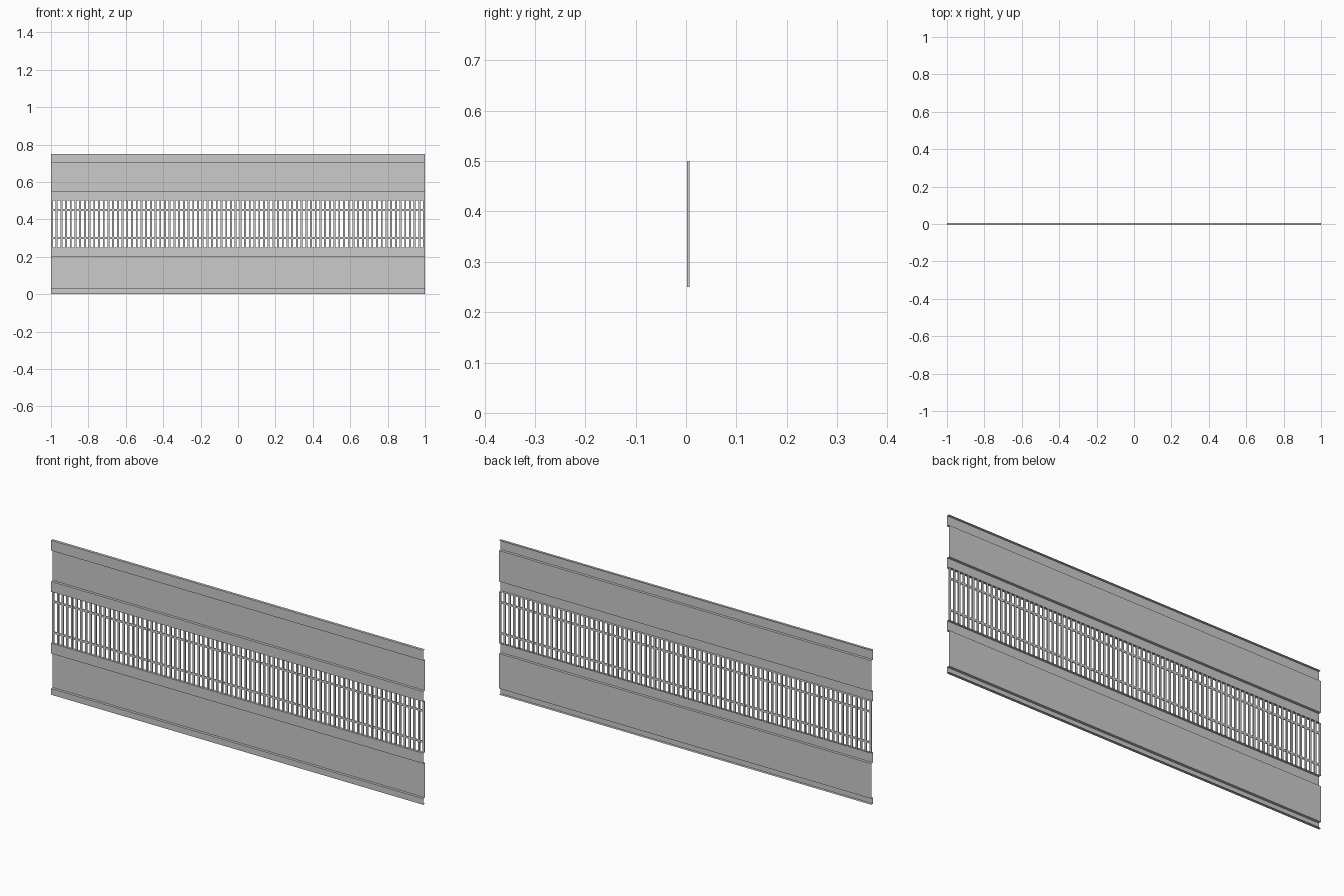
import bpy, bmesh

if "Cube" in bpy.data.objects:
    bpy.data.objects.remove(bpy.data.objects["Cube"])

FRONT, BACK = -0.0065, 0.0065   # sheet depth limits


def sheet(name, profile):
    """Open folded sheet: (y, z) profile extruded along x."""
    bm = bmesh.new()
    rows = [[bm.verts.new((x, y, z)) for x in (-1, 1)] for y, z in profile]
    for a, b in zip(rows, rows[1:]):
        bm.faces.new((a[0], a[1], b[1], b[0]))
    return finish(name, bm)


def add_box(bm, x0, x1, y0, y1, z0, z1):
    geom = bmesh.ops.create_cube(bm, size=1)["verts"]
    for v in geom:
        v.co.x = x0 if v.co.x < 0 else x1
        v.co.y = y0 if v.co.y < 0 else y1
        v.co.z = z0 if v.co.z < 0 else z1


def finish(name, bm):
    mesh = bpy.data.meshes.new(name)
    bm.to_mesh(mesh)
    bm.free()
    obj = bpy.data.objects.new(name, mesh)
    bpy.context.collection.objects.link(obj)
    return obj


def channel(name, z0, z1, low_band, high_band):
    """Recessed web between two forward bands, with flanges folded back."""
    a, b = z0 + low_band, z1 - high_band
    sheet(name, [(BACK, z0), (FRONT, z0), (FRONT, a), (BACK, a),
                 (BACK, b), (FRONT, b), (FRONT, z1), (BACK, z1)])


# Solid siding boards
channel("lower_board", 0.0, 0.25, 0.03, 0.05)
channel("upper_board", 0.5, 0.75, 0.05, 0.05)

# Upright grille bars
count, width = 80, 0.01
pitch = (2 - width) / (count - 1)
bm = bmesh.new()
for i in range(count):
    x = -1 + i * pitch
    add_box(bm, x, x + width, 0.0015, BACK, 0.25, 0.5)
finish("grille_bars", bm)

# Horizontal grille rails
bm = bmesh.new()
for z in (0.30, 0.45):
    add_box(bm, -1, 1, 0.002, 0.006, z - 0.005, z + 0.005)
finish("grille_rails", bm)
